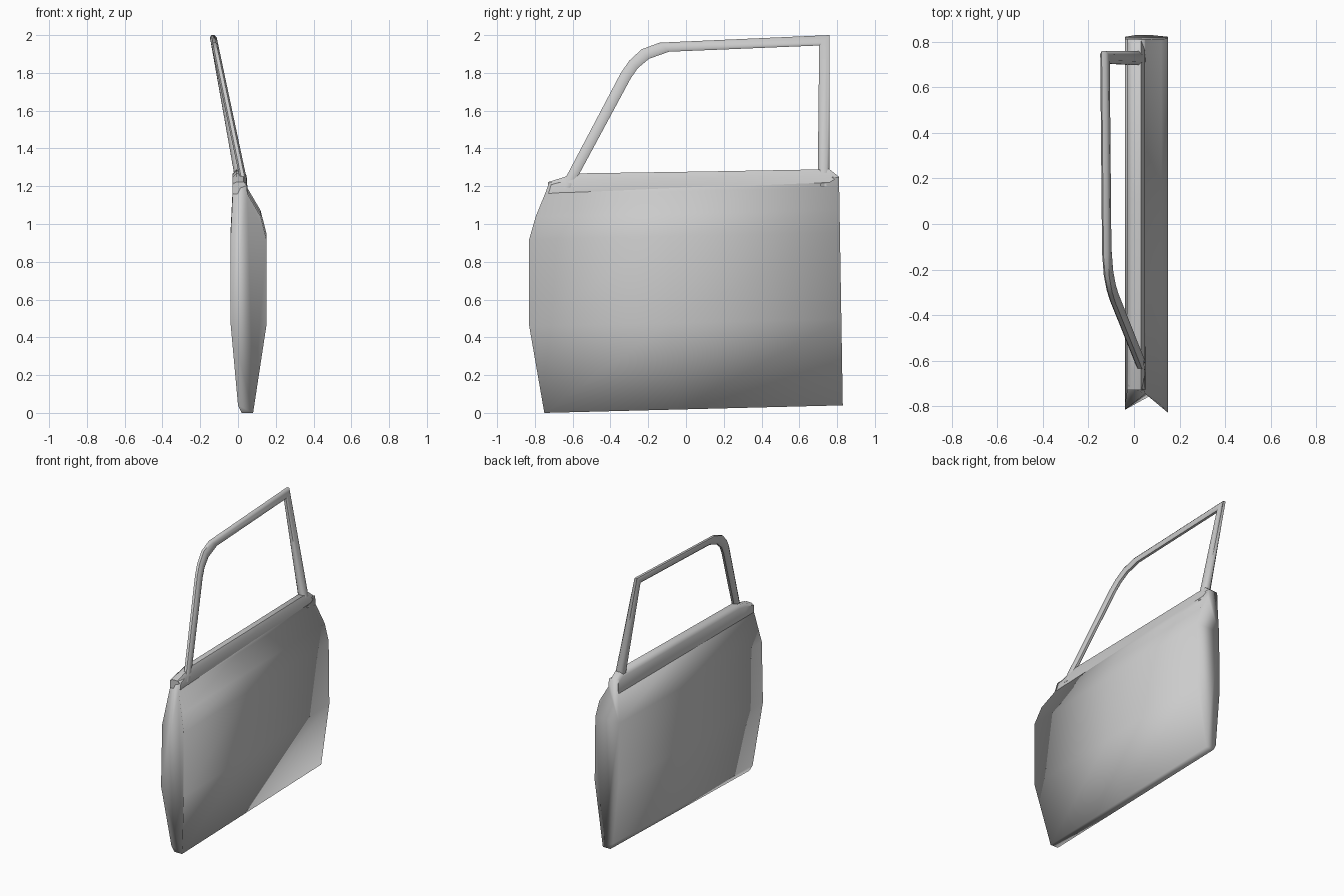
import bpy
import bmesh
import math

cube = bpy.data.objects.get("Cube")
if cube:
    bpy.data.objects.remove(cube, do_unlink=True)

grey = bpy.data.materials.new("grey primer")
grey.use_nodes = True
grey.diffuse_color = (0.6, 0.6, 0.6, 1)
grey.node_tree.nodes["Principled BSDF"].inputs["Base Color"].default_value = (0.6, 0.6, 0.6, 1)


def loft(name, rings, sharp_angle=None):
    """Skin a list of closed rings and cap both ends."""
    bm = bmesh.new()
    rows = [[bm.verts.new(p) for p in ring] for ring in rings]
    n = len(rows[0])
    for a, b in zip(rows, rows[1:]):
        for i in range(n):
            j = (i + 1) % n
            bm.faces.new((a[i], a[j], b[j], b[i]))
    bm.faces.new(rows[0])
    bm.faces.new(rows[-1])
    bmesh.ops.recalc_face_normals(bm, faces=bm.faces)
    mesh = bpy.data.meshes.new(name)
    bm.to_mesh(mesh)
    bm.free()
    obj = bpy.data.objects.new(name, mesh)
    bpy.context.collection.objects.link(obj)
    mesh.materials.append(grey)
    mesh.shade_smooth()
    if sharp_angle:
        bpy.ops.object.select_all(action="DESELECT")
        obj.select_set(True)
        bpy.context.view_layer.objects.active = obj
        bpy.ops.object.shade_smooth_by_angle(angle=math.radians(sharp_angle))
    return obj


def interpolate(table, z):
    """Piecewise linear lookup, clamped at both ends."""
    for (z0, v0), (z1, v1) in zip(table, table[1:]):
        if z <= z1:
            t = max(0, (z - z0) / (z1 - z0))
            return v0 + t * (v1 - v0)
    return table[-1][1]


# Door body: one cross-section carried from the front edge to the rear edge
section = [(0.02, 0), (0.08, 0), (0.15, 0.46), (0.15, 0.92), (0.12, 1.04),
           (0.05, 1.16), (0.045, 1.22), (-0.025, 1.22), (-0.04, 0.92),
           (-0.04, 0.48), (0, 0.04)]
front_edge = [(0, -0.75), (0.46, -0.83), (0.92, -0.83), (1.08, -0.79), (1.22, -0.74)]
rear_edge = [(0, 0.83), (1.22, 0.81)]
rings = []
for t in (0, 0.45, 1):
    ring = []
    for x, z in section:
        front = interpolate(front_edge, z) + 0.15 * (0.15 - x) * min(1, z)
        rear = interpolate(rear_edge, z)
        rise = 0.04 * t * (1 - z / 1.22) + 0.03 * t * z / 1.22
        ring.append((x, front + t * (rear - front), z + rise))
    rings.append(ring)
loft("door_body", rings)

# Window sill: raised ridge along the top of the body
sill = [(0.05, 0), (0.046, 0.72), (0.03, 1), (-0.01, 1), (-0.03, 0.8), (-0.03, 0)]
stations = [(-0.73, 1.222), (-0.64, 1.25), (-0.57, 1.268), (0.1, 1.278), (0.76, 1.29), (0.81, 1.25)]
loft("window_sill",
     [[(x, y, 1.16 + h * (top - 1.16)) for x, h in sill] for y, top in stations], 50)

# Window frame: rounded tube between an outer and an inner outline, leaning inward
outer = [(-0.665, 1.19), (-0.64, 1.24), (-0.345, 1.8), (-0.3, 1.865), (-0.235, 1.925),
         (-0.14, 1.96), (0.76, 2), (0.76, 1.29), (0.76, 1.2)]
inner = [(-0.6, 1.19), (-0.565, 1.265), (-0.293, 1.77), (-0.255, 1.825), (-0.195, 1.875),
         (-0.09, 1.912), (0.705, 1.945), (0.698, 1.29), (0.698, 1.2)]
lean = 0.212
rings = []
for k, ((yo, zo), (yi, zi)) in enumerate(zip(outer, inner)):
    rear_foot = k >= len(outer) - 2
    depth = 0.06 if rear_foot else 0.036
    ring = []
    # across runs from outer outline to inner outline, d from outside to inside
    for across, d in ((0, 0.25), (0.25, 0), (0.75, 0), (1, 0.25),
                      (1, 0.75), (0.75, 1), (0.25, 1), (0, 0.75)):
        y = yo + across * (yi - yo)
        z = zo + across * (zi - zo)
        ring.append((0.05 - lean * max(0, z - 1.22) - depth * d, y, z))
    rings.append(ring)
loft("window_frame", rings, 50)
